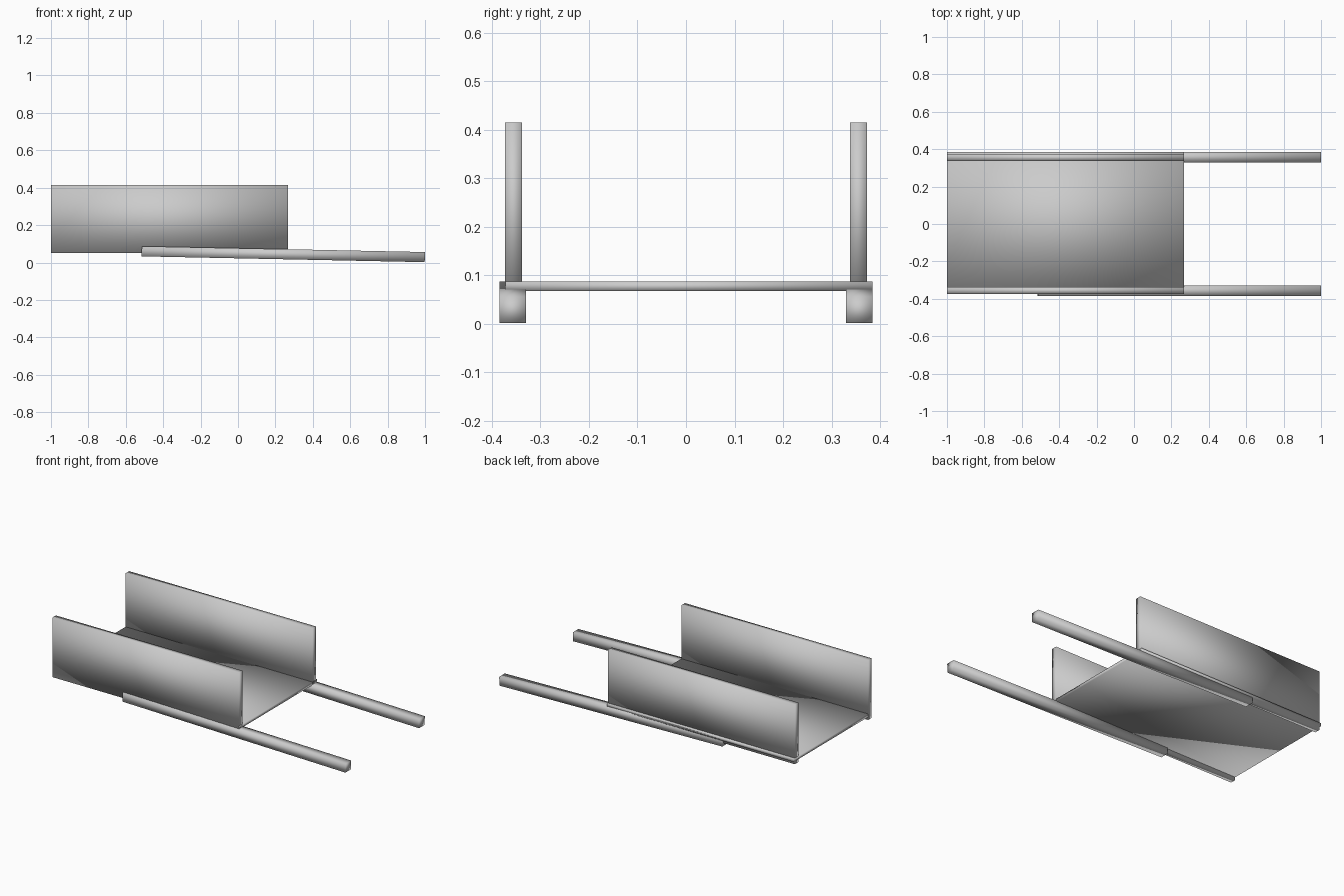
import bpy
import bmesh
from math import atan2
from mathutils import Matrix

if "Cube" in bpy.data.objects:
    bpy.data.objects.remove(bpy.data.objects["Cube"], do_unlink=True)

grey = bpy.data.materials.new("plain grey")
grey.use_nodes = True
grey.diffuse_color = (0.6, 0.6, 0.6, 1)
grey.node_tree.nodes["Principled BSDF"].inputs["Base Color"].default_value = (0.6, 0.6, 0.6, 1)


def box(name, low, high, tilt=0.0):
    """Soft-shaded box between two corners, tilted about its own centre."""
    size = [b - a for a, b in zip(low, high)]
    bm = bmesh.new()
    bmesh.ops.create_cube(bm, size=1)
    bmesh.ops.scale(bm, vec=size, verts=bm.verts)
    bmesh.ops.rotate(bm, cent=(0, 0, 0), matrix=Matrix.Rotation(tilt, 3, "Y"), verts=bm.verts)
    for face in bm.faces:
        face.smooth = True
    mesh = bpy.data.meshes.new(name)
    bm.to_mesh(mesh)
    bm.free()
    mesh.materials.append(grey)
    obj = bpy.data.objects.new(name, mesh)
    obj.location = [(a + b) / 2 for a, b in zip(low, high)]
    bpy.context.collection.objects.link(obj)
    return obj


# Tray floor, reaching a little past the back wall
box("tray_floor", (-1, -0.372, 0.068), (0.268, 0.384, 0.087))

# Side walls and the sloping handle rails under them
slope = atan2(0.031, 1.515)
for side, s in (("front", -1), ("back", 1)):
    wall = sorted((s * 0.338, s * 0.373))
    box(side + "_wall", (-1, wall[0], 0.05), (0.268, wall[1], 0.415))
    rail = sorted((s * 0.33, s * 0.384))
    box(side + "_rail", (-0.515, rail[0], 0.0175), (0.999, rail[1], 0.0715), slope)
